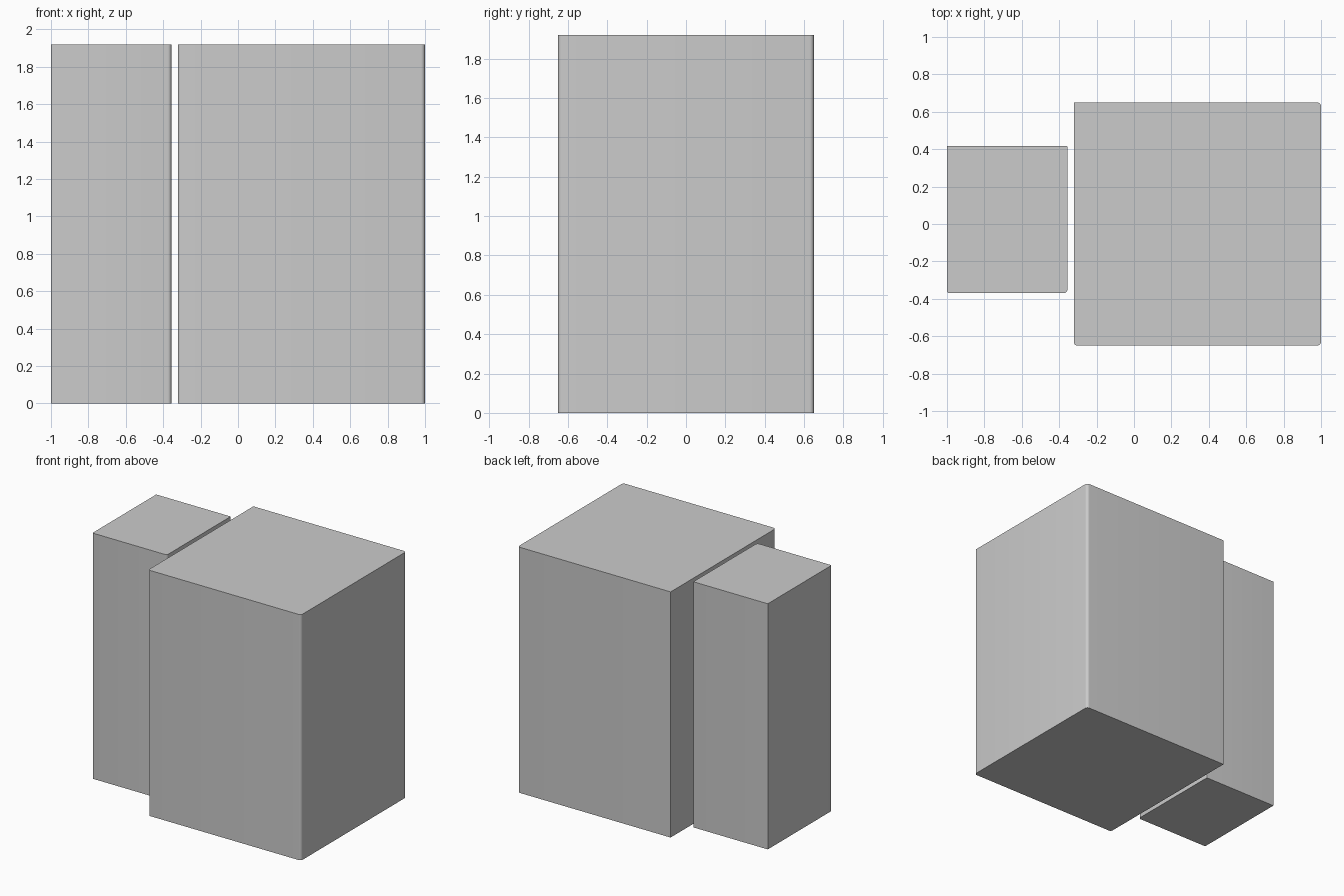
import bpy, bmesh, math

if "Cube" in bpy.data.objects:
    bpy.data.objects.remove(bpy.data.objects["Cube"])

HEIGHT = 1.92


def rounded_block(name, x0, x1, y0, y1, radii, steps=6):
    """Upright block; radii order: front-left, front-right, back-right, back-left."""
    corners = [(x0, y0, 1, 1), (x1, y0, -1, 1), (x1, y1, -1, -1), (x0, y1, 1, -1)]
    outline = []
    for i, ((x, y, sx, sy), r) in enumerate(zip(corners, radii)):
        if r == 0:
            outline.append((x, y))
            continue
        for k in range(steps + 1):
            a = math.pi + (i + k / steps) * math.pi / 2
            outline.append((x + sx * r + r * math.cos(a), y + sy * r + r * math.sin(a)))

    bm = bmesh.new()
    base = bm.faces.new([bm.verts.new((x, y, 0)) for x, y in outline])
    top = bmesh.ops.extrude_face_region(bm, geom=[base], use_keep_orig=True)
    verts = [g for g in top["geom"] if isinstance(g, bmesh.types.BMVert)]
    bmesh.ops.translate(bm, verts=verts, vec=(0, 0, HEIGHT))
    bmesh.ops.recalc_face_normals(bm, faces=bm.faces)
    mesh = bpy.data.meshes.new(name)
    bm.to_mesh(mesh)
    bm.free()

    obj = bpy.data.objects.new(name, mesh)
    bpy.context.collection.objects.link(obj)
    bpy.ops.object.select_all(action='DESELECT')
    obj.select_set(True)
    bpy.context.view_layer.objects.active = obj
    bpy.ops.object.shade_smooth_by_angle(angle=math.radians(30))
    return obj


# Narrow block on the left
rounded_block("small_block", -1.0, -0.356, -0.37, 0.418, (0.012, 0.02, 0.006, 0))

# Wide block on the right
rounded_block("large_block", -0.322, 1.0, -0.65, 0.65, (0.02, 0.022, 0.022, 0))
